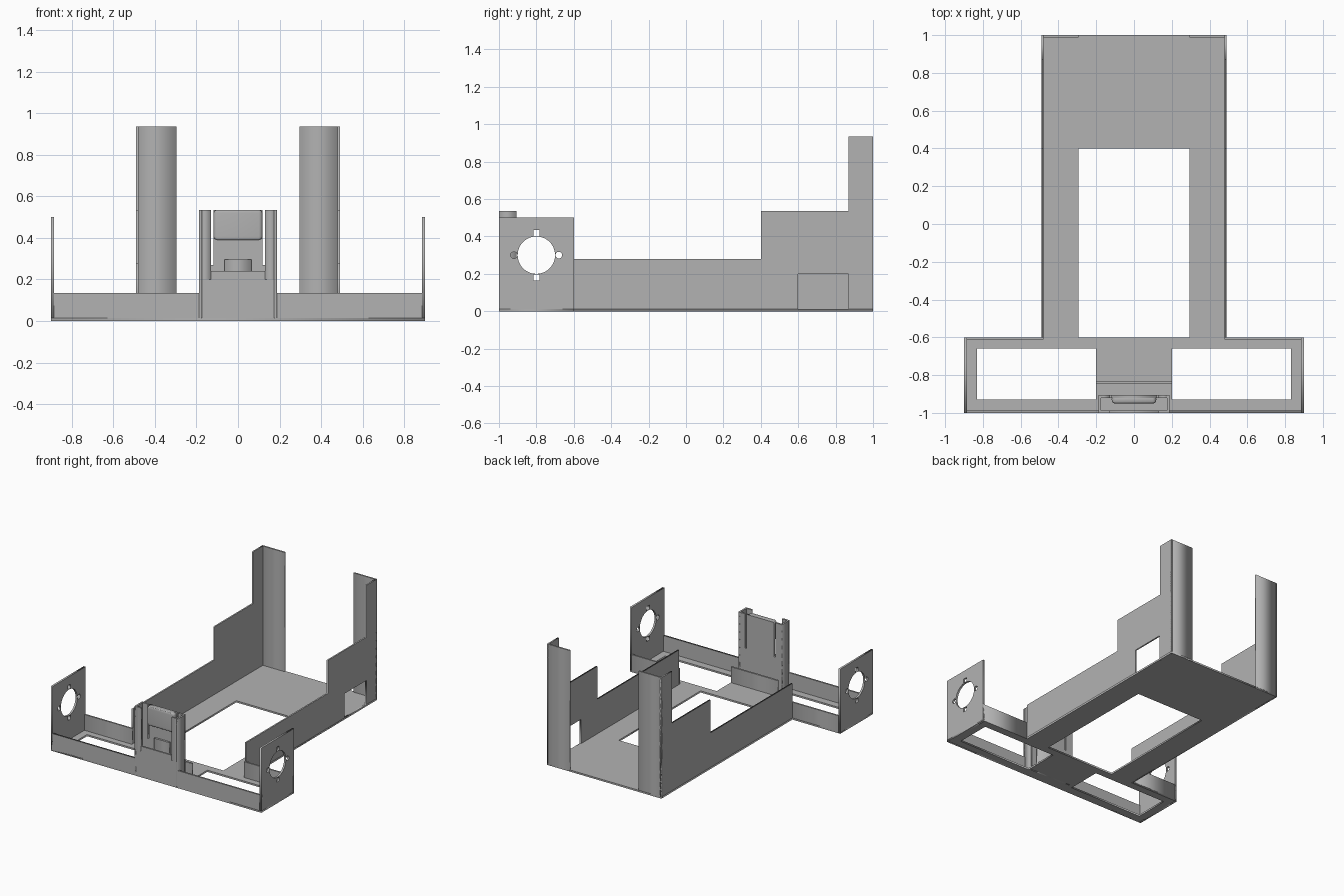
import bpy, math
from mathutils import Matrix

cube = bpy.data.objects.get("Cube")
if cube:
    bpy.data.objects.remove(cube, do_unlink=True)

# Single printed-plastic colour
GREY = (0.45, 0.45, 0.45, 1)
grey = bpy.data.materials.new("plain grey")
grey.use_nodes = True
grey.diffuse_color = GREY
grey.node_tree.nodes["Principled BSDF"].inputs["Base Color"].default_value = GREY

# Columns map a flat outline onto each plane
PLANES = {
    "XY": Matrix(((1, 0, 0, 0), (0, 1, 0, 0), (0, 0, 1, 0), (0, 0, 0, 1))),
    "YZ": Matrix(((0, 0, 1, 0), (1, 0, 0, 0), (0, 1, 0, 0), (0, 0, 0, 1))),
    "XZ": Matrix(((1, 0, 0, 0), (0, 0, -1, 0), (0, 1, 0, 0), (0, 0, 0, 1))),
}


def rect(a0, a1, b0, b1):
    return [(a0, b0), (a1, b0), (a1, b1), (a0, b1)]


def circle(a, b, r, n):
    return [(a + r * math.cos(2 * math.pi * i / n),
             b + r * math.sin(2 * math.pi * i / n)) for i in range(n)]


def plate(name, plane, lo, hi, *loops):
    """Flat sheet between lo and hi; loops after the first are holes."""
    curve = bpy.data.curves.new(name, "CURVE")
    curve.dimensions = "2D"
    curve.fill_mode = "BOTH"
    curve.extrude = (hi - lo) / 2
    for loop in loops:
        spline = curve.splines.new("POLY")
        spline.points.add(len(loop) - 1)
        for point, (a, b) in zip(spline.points, loop):
            point.co = (a, b, 0, 1)
        spline.use_cyclic_u = True
    temp = bpy.data.objects.new(name + "_outline", curve)
    bpy.context.collection.objects.link(temp)
    deps = bpy.context.evaluated_depsgraph_get()
    mesh = bpy.data.meshes.new_from_object(temp.evaluated_get(deps))
    bpy.data.objects.remove(temp, do_unlink=True)
    mid = (lo + hi) / 2
    if plane == "XZ":
        mid = -mid
    mesh.transform(PLANES[plane] @ Matrix.Translation((0, 0, mid)))
    mesh.materials.clear()
    mesh.materials.append(grey)
    obj = bpy.data.objects.new(name, mesh)
    bpy.context.collection.objects.link(obj)
    return obj


def box(name, x0, x1, y0, y1, z0, z1):
    return plate(name, "XY", z0, z1, rect(x0, x1, y0, y1))


FLOOR = 0.013
LIP = 0.135

# Floor with a body opening and two wing openings
half = [(0.9, -1), (0.9, -0.6), (0.49, -0.6), (0.49, 1)]
outline = half + [(-x, y) for x, y in reversed(half)]
plate("floor", "XY", 0, FLOOR, outline,
      rect(-0.295, 0.295, -0.6, 0.4),
      rect(0.2, 0.83, -0.93, -0.66),
      rect(-0.83, -0.2, -0.93, -0.66))

# Stepped body walls, with a port window on the left one only
wall = [(-0.6, 0), (1, 0), (1, 0.935), (0.87, 0.935), (0.87, 0.535),
        (0.4, 0.535), (0.4, 0.28), (-0.6, 0.28)]
window = rect(0.6, 0.868, FLOOR, 0.2)

# Mounting plate holes: a round bore and four screw holes
bore = circle(-0.8, 0.3, 0.1, 48)
screws = [circle(-0.8 + s * 0.12, 0.3, 0.018, 16) for s in (-1, 1)]
screws += [rect(-0.816, -0.784, z - 0.016, z + 0.016) for z in (0.181, 0.419)]

for side, s in (("left", 1), ("right", -1)):
    def span(a, b):
        return sorted((s * a, s * b))
    holes = [window] if s > 0 else []
    plate(side + "_body_wall", "YZ", *span(0.479, 0.49), wall, *holes)
    box(side + "_back_post", *span(0.295, 0.49), 0.988, 1, 0, 0.935)
    plate(side + "_mounting_plate", "YZ", *span(0.885, 0.9),
          rect(-1, -0.6, 0, 0.5), bore, *screws)
    box(side + "_wing_back_wall", *span(0.479, 0.9), -0.612, -0.6, 0, LIP)
    # Card holder channel: side wall and front lip
    box(side + "_holder_side", *span(0.174, 0.187), -1, -0.906, 0, 0.535)
    box(side + "_holder_lip", *span(0.13, 0.187), -1, -0.987, 0.2, 0.535)

# Front wall rising at the holder
front = [(0.9, 0), (0.9, LIP), (0.187, LIP), (0.187, 0.24)]
plate("front_wall", "XZ", -1, -0.987, front + [(-x, z) for x, z in reversed(front)])

# Holder back, slotted to leave a springy tongue
back = [(0.187, 0), (0.187, 0.535), (0.13, 0.535), (0.13, 0.27),
        (0.118, 0.27), (0.118, 0.535)]
plate("holder_back", "XZ", -0.92, -0.906, back + [(-x, z) for x, z in reversed(back)])
box("holder_stop", -0.065, 0.065, -0.935, -0.92, 0.2, 0.295)
box("rear_rib", -0.2, 0.2, -0.847, -0.833, 0, LIP)

# Rounded catch on the tongue
catch = box("tongue_catch", -0.118, 0.118, -0.95, -0.908, 0.39, 0.535)
bpy.ops.object.select_all(action="DESELECT")
catch.select_set(True)
bpy.context.view_layer.objects.active = catch
weld = catch.modifiers.new("weld", "WELD")
weld.merge_threshold = 0.0005
bevel = catch.modifiers.new("bevel", "BEVEL")
bevel.width = 0.018
bevel.segments = 4
bpy.ops.object.shade_smooth_by_angle(angle=math.radians(40))
